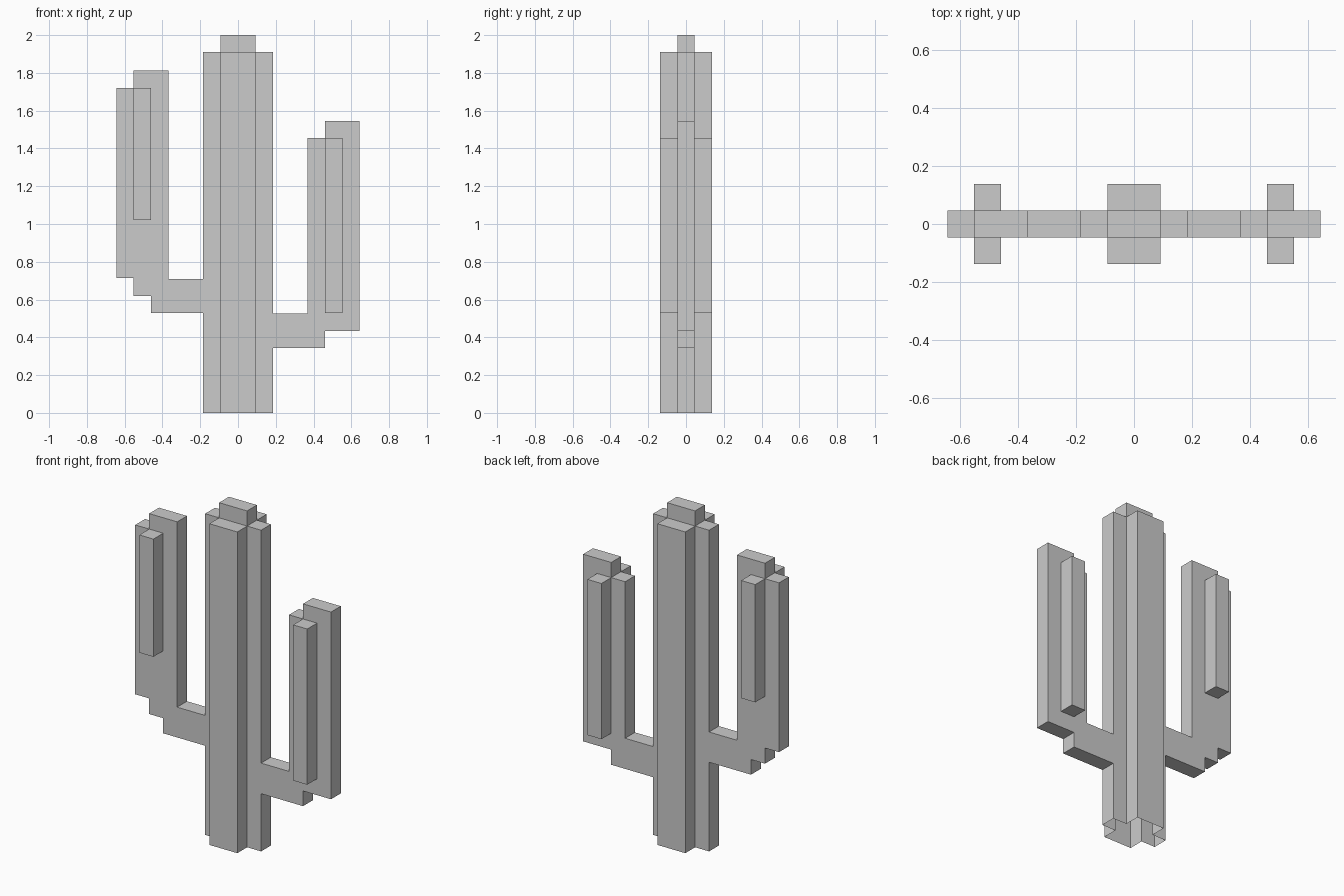
import bpy, bmesh
from mathutils import Vector

if "Cube" in bpy.data.objects:
    bpy.data.objects.remove(bpy.data.objects["Cube"])

U = 0.092          # block width
H = U / 2          # half thickness of the flat plates
D = 1.5 * U        # half depth at the ribs


def prism(name, pts, axis, lo, hi, open_dir=None, open_at=None):
    """Extrude an outline along 'Y' (x,z points) or 'Z' (x,y points).
    Faces facing open_dir and lying at open_at are left open."""
    def place(p, t):
        return (p[0], t, p[1]) if axis == 'Y' else (p[0], p[1], t)
    bm = bmesh.new()
    face = bm.faces.new([bm.verts.new(place(p, lo)) for p in pts])
    ext = bmesh.ops.extrude_face_region(bm, geom=[face], use_keep_orig=True)
    top = [v for v in ext['geom'] if isinstance(v, bmesh.types.BMVert)]
    shift = Vector(place((0, 0), hi - lo))
    bmesh.ops.translate(bm, verts=top, vec=shift)
    bmesh.ops.recalc_face_normals(bm, faces=bm.faces)
    if open_dir:
        d = Vector(open_dir)
        gone = [f for f in bm.faces if f.normal.dot(d) > 0.9
                and abs(f.calc_center_median().dot(d) - open_at) < 1e-4]
        bmesh.ops.delete(bm, geom=gone, context='FACES')
    me = bpy.data.meshes.new(name)
    bm.to_mesh(me)
    bm.free()
    ob = bpy.data.objects.new(name, me)
    bpy.context.collection.objects.link(ob)
    return ob


def rect(x0, x1, y0, y1):
    return [(x0, y0), (x1, y0), (x1, y1), (x0, y1)]


def ribs(name, x0, x1, z0, z1):
    """Front rib, mirrored to the back; the side against the arm is open."""
    ob = prism(name, rect(x0, x1, z0, z1), 'Y', -D, -H, (0, 1, 0), -H)
    mod = ob.modifiers.new("mirror", 'MIRROR')
    mod.use_axis = (False, True, False)


# Trunk: plus-shaped tube, open underneath
quarter = [(2 * U, H), (U, H), (U, D)]
plus = (quarter + [(-x, y) for x, y in reversed(quarter)]
        + [(-x, -y) for x, y in quarter]
        + [(x, -y) for x, y in reversed(quarter)])
prism("trunk", plus, 'Z', 0, 1.91, (0, 0, -1), 0)
prism("trunk_tip", rect(-U, U, -H, H), 'Z', 1.91, 2.0, (0, 0, -1), -1.91)

# Left arm: stepped elbow, open where it meets the trunk
left = [(-2*U, 0.53), (-5*U, 0.53), (-5*U, 0.62), (-6*U, 0.62), (-6*U, 0.713),
        (-7*U, 0.713), (-7*U, 1.72), (-6*U, 1.72), (-6*U, 1.812),
        (-4*U, 1.812), (-4*U, 0.71), (-2*U, 0.71)]
prism("left_arm", left, 'Y', -H, H, (1, 0, 0), -2*U)
ribs("left_arm_ribs", -6*U, -5*U, 1.02, 1.72)

# Right arm: lower and shorter
right = [(2*U, 0.343), (5*U, 0.343), (5*U, 0.433), (7*U, 0.433), (7*U, 1.546),
         (5*U, 1.546), (5*U, 1.456), (4*U, 1.456), (4*U, 0.525), (2*U, 0.525)]
prism("right_arm", right, 'Y', -H, H, (-1, 0, 0), -2*U)
ribs("right_arm_ribs", 5*U, 6*U, 0.53, 1.456)
